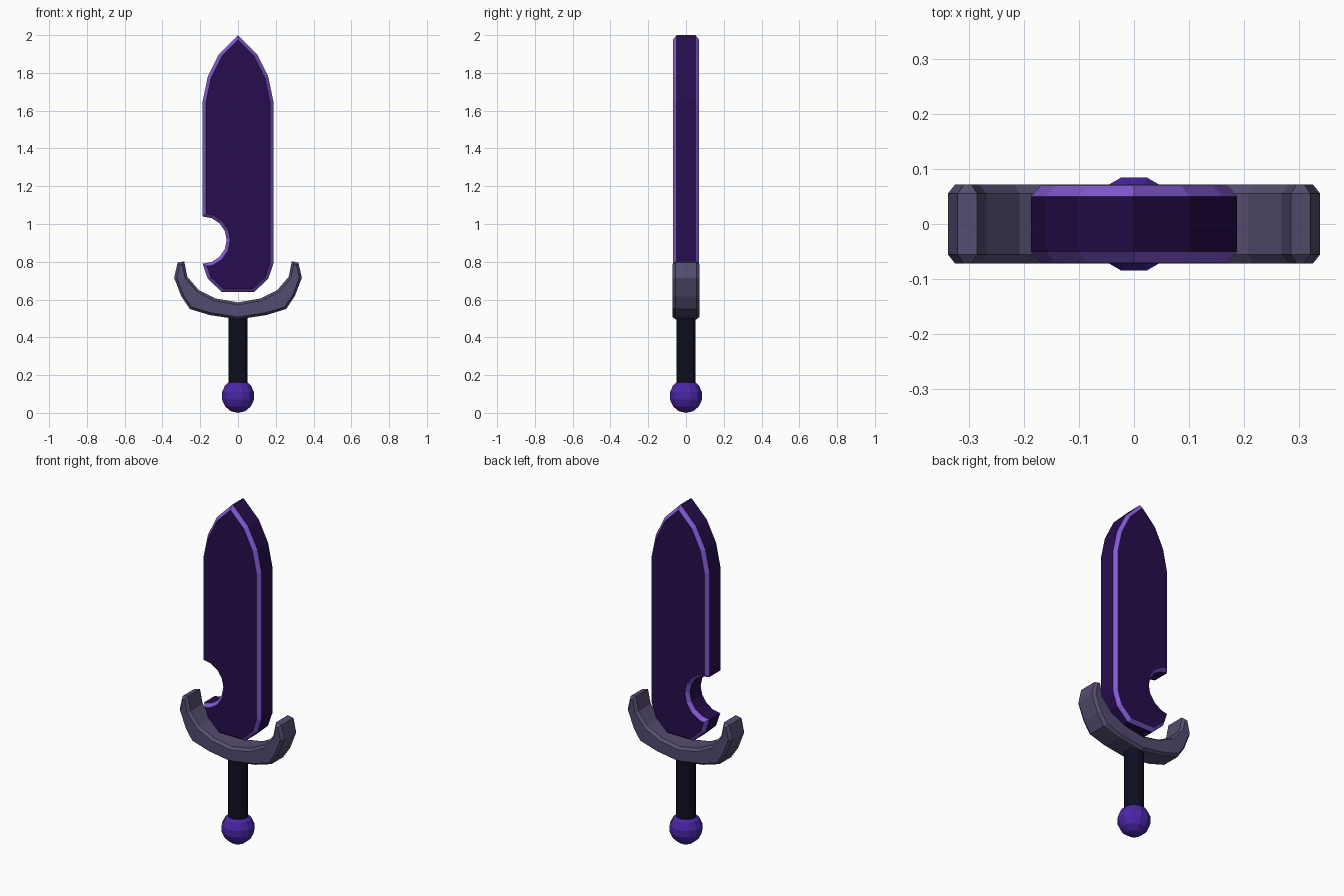
import bpy, bmesh, math
from mathutils import Matrix

if "Cube" in bpy.data.objects:
    bpy.data.objects.remove(bpy.data.objects["Cube"])


def material(name, rgb):
    lin = [(c / 255 / 12.92) if c <= 10 else ((c / 255 + 0.055) / 1.055) ** 2.4 for c in rgb]
    m = bpy.data.materials.new(name)
    m.diffuse_color = (*lin, 1)
    m.use_nodes = True
    m.node_tree.nodes["Principled BSDF"].inputs["Base Color"].default_value = m.diffuse_color
    return m


DARK = material("dark purple", (38, 13, 77))
LIGHT = material("light purple", (130, 90, 212))
GREY = material("purple grey", (84, 76, 111))
NAVY = material("near black navy", (13, 15, 33))
VIOLET = material("violet", (75, 38, 168))


def finish(name, bm, mats):
    bmesh.ops.recalc_face_normals(bm, faces=bm.faces[:])
    me = bpy.data.meshes.new(name)
    bm.to_mesh(me)
    bm.free()
    for m in mats:
        me.materials.append(m)
    ob = bpy.data.objects.new(name, me)
    bpy.context.collection.objects.link(ob)
    return ob


def bevelled_plate(name, outline, half, rim_half, inset, mats):
    """Extruded x-z outline whose front and back rims are chamfered."""
    bm = bmesh.new()
    rim = bm.faces.new([bm.verts.new((x, -rim_half, z)) for x, z in outline])
    ext = bmesh.ops.extrude_face_region(bm, geom=[rim], use_keep_orig=True)["geom"]
    for v in ext:
        if isinstance(v, bmesh.types.BMVert):
            v.co.y = rim_half
    bmesh.ops.recalc_face_normals(bm, faces=bm.faces[:])
    bm.normal_update()
    for cap in [f for f in bm.faces if len(f.verts) == len(outline)]:
        side = math.copysign(half, cap.calc_center_median().y)
        ring = bmesh.ops.inset_region(bm, faces=[cap], thickness=inset,
                                      use_even_offset=True)["faces"]
        for v in cap.verts:
            v.co.y = side
        for f in ring:
            f.material_index = len(mats) - 1
    return finish(name, bm, mats)


# Blade: pointed outline with a round notch low on the left edge
right = [(0.10, 1.90), (0.16, 1.78), (0.187, 1.65), (0.187, 0.79), (0.16, 0.71), (0.085, 0.64)]
left = [(-x, z) for x, z in reversed(right)]
notch = []
for i in range(9):
    a = math.radians(-90 + 180 * i / 8)
    notch.append((-0.187 + 0.127 * math.cos(a), 0.915 + 0.125 * math.sin(a)))
blade = [(0, 2.0)] + right + left[:2] + notch + left[3:]
bevelled_plate("blade", blade, 0.07, 0.05, 0.018, [DARK, LIGHT])

# Crescent guard
outer = [(0.15, 0.518), (0.255, 0.55), (0.30, 0.617), (0.338, 0.715), (0.32, 0.795)]
inner = [(0.285, 0.803), (0.268, 0.72), (0.208, 0.65), (0.12, 0.606)]
half = outer + inner
guard = [(0, 0.495)] + half + [(0, 0.585)] + [(-x, z) for x, z in reversed(half)]
bevelled_plate("guard", guard, 0.072, 0.055, 0.013, [GREY])

# Grip
bm = bmesh.new()
bmesh.ops.create_cone(bm, cap_ends=True, segments=12, radius1=0.053, radius2=0.053, depth=0.39,
                      matrix=Matrix.Translation((0, 0, 0.335)) @ Matrix.Rotation(math.pi / 12, 4, 'Z'))
finish("grip", bm, [NAVY])

# Pommel
bm = bmesh.new()
bmesh.ops.create_uvsphere(bm, u_segments=12, v_segments=7, radius=0.09,
                          matrix=Matrix.Translation((0, 0, 0.09)) @ Matrix.Rotation(math.pi / 12, 4, 'Z'))
finish("pommel", bm, [VIOLET])
